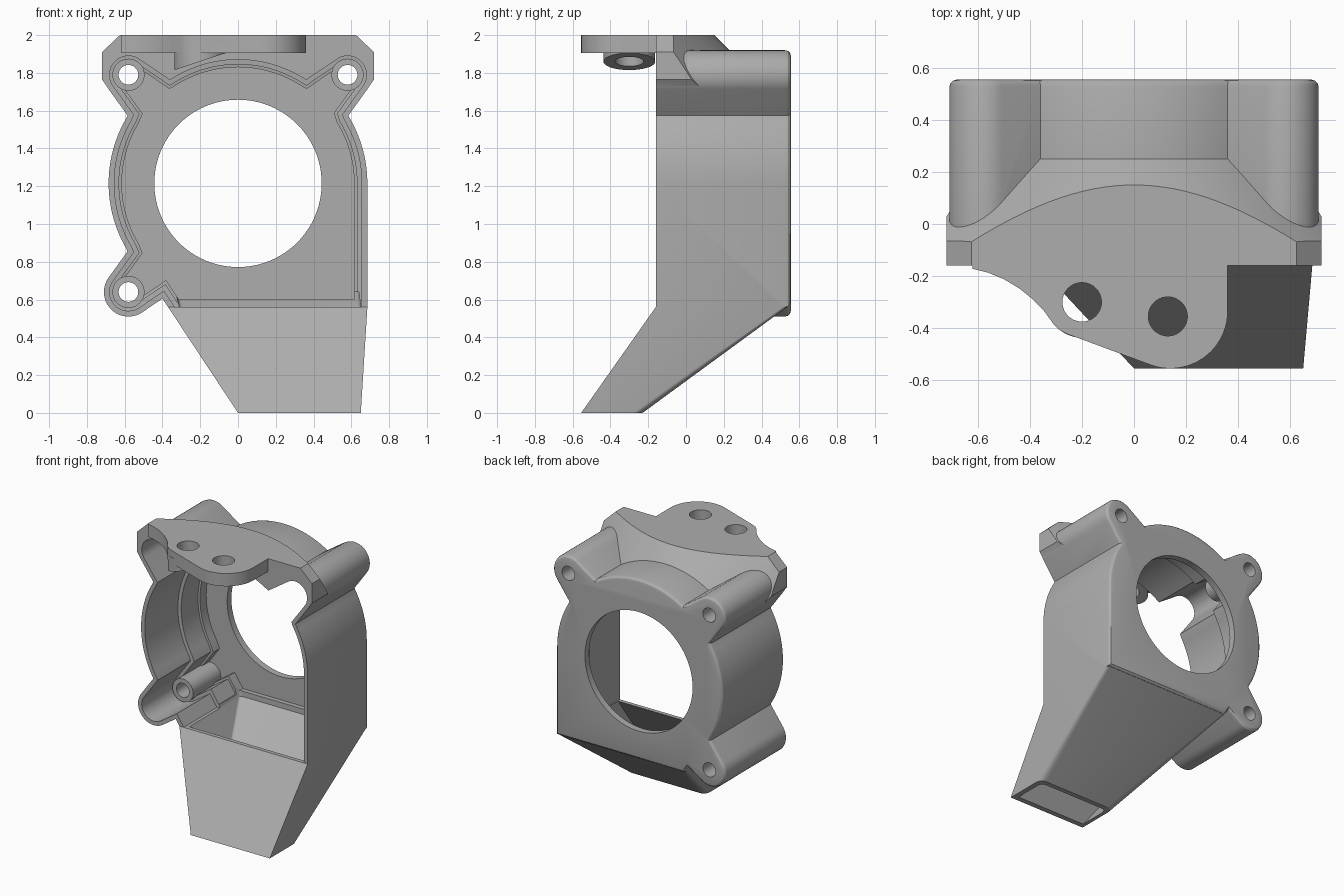
import bpy, bmesh, math
from math import cos, sin, radians, pi
from mathutils import Vector

if "Cube" in bpy.data.objects:
    bpy.data.objects.remove(bpy.data.objects["Cube"])

CZ = 1.215                      # height of the fan axis
EARS = [(0.58, 1.79), (-0.58, 1.79), (-0.58, 0.64)]

grey = bpy.data.materials.new("grey plastic")
grey.diffuse_color = (0.42, 0.42, 0.42, 1)
grey.use_nodes = True
grey.node_tree.nodes["Principled BSDF"].inputs["Base Color"].default_value = grey.diffuse_color


def loft(name, rings):
    """Closed solid through rings that share a point count."""
    bm = bmesh.new()
    vs = [[bm.verts.new(p) for p in r] for r in rings]
    n = len(rings[0])
    for a, b in zip(vs, vs[1:]):
        for i in range(n):
            j = (i + 1) % n
            bm.faces.new((a[i], a[j], b[j], b[i]))
    bm.faces.new(vs[0])
    bm.faces.new(vs[-1][::-1])
    bmesh.ops.recalc_face_normals(bm, faces=bm.faces)
    me = bpy.data.meshes.new(name)
    bm.to_mesh(me)
    bm.free()
    ob = bpy.data.objects.new(name, me)
    me.materials.append(grey)
    bpy.context.collection.objects.link(ob)
    return ob


def arc(cx, cy, r, a0, a1, n):
    return [(cx + r * cos(radians(a0 + (a1 - a0) * i / n)),
             cy + r * sin(radians(a0 + (a1 - a0) * i / n))) for i in range(n + 1)]


def circle(cx, cy, r, n=64):
    return arc(cx, cy, r, 0, 360, n)[:-1]


def inset(pts, d):
    """Mitred inset of a counter-clockwise polygon."""
    out = []
    for i, p in enumerate(pts):
        p = Vector(p)
        e0 = (p - Vector(pts[i - 1])).normalized()
        e1 = (Vector(pts[(i + 1) % len(pts)]) - p).normalized()
        n0, n1 = Vector((-e0.y, e0.x)), Vector((-e1.y, e1.x))
        out.append(tuple(p + (n0 + n1) * (d / (1 + n0.dot(n1)))))
    return out


def along_y(name, steps):
    """Solid from (y, outline in x-z) steps."""
    return loft(name, [[(x, y, z) for x, z in o] for y, o in steps])


def along_z(name, steps):
    return loft(name, [[(x, y, z) for x, y in o] for z, o in steps])


def ear(c, p1, p2, r=0.13):
    """Arc of a screw ear, tangent to lines from p1 and to p2."""
    c = Vector(c)
    v1, v2 = Vector(p1) - c, Vector(p2) - c
    a1 = math.atan2(v1.y, v1.x) + math.acos(r / v1.length)
    a2 = math.atan2(v2.y, v2.x) - math.acos(r / v2.length)
    while a2 < a1:
        a2 += 2 * pi
    return arc(c.x, c.y, r, math.degrees(a1), math.degrees(a2), 20)


def outline(bottom):
    """Housing outline: ring, three ears, straight right side."""
    V, T, B = (0.585, 1.575), (0.36, 1.798), (-0.40, 0.605)
    mV, mT, lV = (-V[0], V[1]), (-T[0], T[1]), (-V[0], 2 * CZ - V[1])
    p = [(0.685, bottom)] + arc(0, CZ, 0.685, 0, 31, 10) + [V]
    p += ear(EARS[0], V, T) + [T] + arc(0, CZ, 0.685, 60, 120, 22) + [mT]
    p += ear(EARS[1], mT, mV) + [mV] + arc(0, CZ, 0.685, 149.5, 210.5, 22) + [lV]
    p += ear(EARS[2], lV, B) + [B, (B[0] + (0.605 - bottom) * 0.66, bottom)]
    return p


def boolean(a, b, op):
    m = a.modifiers.new(op, 'BOOLEAN')
    m.operation, m.solver, m.object = op, 'EXACT', b
    bpy.context.view_layer.objects.active = a
    bpy.ops.object.modifier_apply(modifier=m.name)
    bpy.data.objects.remove(b)


# Fan housing with rounded back edge
o = outline(0.56)
body = along_y("fan_housing", [(-0.16, o), (0.525, o), (0.54, inset(o, 0.004)),
                               (0.551, inset(o, 0.015)), (0.555, inset(o, 0.03))])

# Upper bracket, trimmed behind by a 45 degree cone
half = [(0.585, 1.575), (0.72, 1.765), (0.72, 1.91), (0.625, 2.0)]
shape = half + [(-x, z) for x, z in reversed(half)]
bracket = along_y("bracket", [(-0.16, shape), (0.3, shape)])
cone = along_y("cone", [(-0.3, circle(0, CZ, 1.235, 128)), (0.5, circle(0, CZ, 0.435, 128))])
boolean(bracket, cone, 'INTERSECT')
boolean(body, bracket, 'UNION')

# Mounting tab
tab = [(0.36, -0.1), (-0.62, -0.1), (-0.62, -0.172), (-0.56, -0.187), (-0.5, -0.212),
       (-0.44, -0.248), (-0.39, -0.288), (-0.345, -0.335), (-0.305, -0.39),
       (-0.285, -0.408), (-0.255, -0.423)]
tab += arc(0.14, -0.335, 0.22, 250, 360, 20)
boolean(body, along_z("tab", [(1.905, tab), (2.0, tab)]), 'UNION')

# Slanted pad under the left tab hole
c = circle(-0.2, -0.3, 0.137, 48)
pad = loft("pad", [[(x, y, 1.815 + (x + 0.337) * 0.33) for x, y in c],
                   [(x, y, 1.95) for x, y in c]])
boolean(body, pad, 'UNION')


# Outlet duct
def section(x0, x1, y0, y1, r):
    return ([(x0, y0), (x1, y0)] + arc(x1 - r, y1 - r, r, 0, 90, 5)
            + arc(x0 + r, y1 - r, r, 90, 180, 5))


duct = along_z("duct", [(0, section(0, 0.65, -0.555, -0.23, 0.05)),
                        (0.56, section(-0.37, 0.685, -0.16, 0.535, 0.02)),
                        (0.62, section(-0.36, 0.67, -0.15, 0.5, 0.02))])
boolean(body, duct, 'UNION')

# Hollow interior with stepped wall
o = outline(0.53)
cavity = along_y("cavity", [(y, inset(o, d)) for y, d in
                 ((-0.163, 0.03), (0.23, 0.03), (0.232, 0.055), (0.43, 0.055),
                  (0.432, 0.07), (0.505, 0.07))])
boolean(body, cavity, 'DIFFERENCE')
passage = along_z("passage", [(-0.02, section(0.04, 0.61, -0.529, -0.293, 0.04)),
                              (0.56, section(-0.31, 0.65, -0.13, 0.47, 0.02)),
                              (0.64, section(-0.33, 0.64, -0.12, 0.47, 0.02))])
boolean(body, passage, 'DIFFERENCE')

# Screw bosses and their holes
for x, z in EARS:
    b = circle(x, z, 0.085, 40)
    boolean(body, along_y("boss", [(0.18, b), (0.53, b)]), 'UNION')
for x, z in EARS:
    h = circle(x, z, 0.052, 40)
    boolean(body, along_y("screw_hole", [(0.1, h), (0.7, h)]), 'DIFFERENCE')

# Air inlet and tab holes
h = circle(0, CZ, 0.443, 96)
boolean(body, along_y("inlet", [(0.4, h), (0.7, h)]), 'DIFFERENCE')
for x, y in ((-0.2, -0.3), (0.13, -0.355)):
    h = circle(x, y, 0.075, 40)
    boolean(body, along_z("tab_hole", [(1.7, h), (2.1, h)]), 'DIFFERENCE')

# Smooth curved walls, sharp edges
bpy.ops.object.select_all(action='DESELECT')
body.select_set(True)
bpy.context.view_layer.objects.active = body
bpy.ops.object.shade_smooth_by_angle(angle=radians(25))
